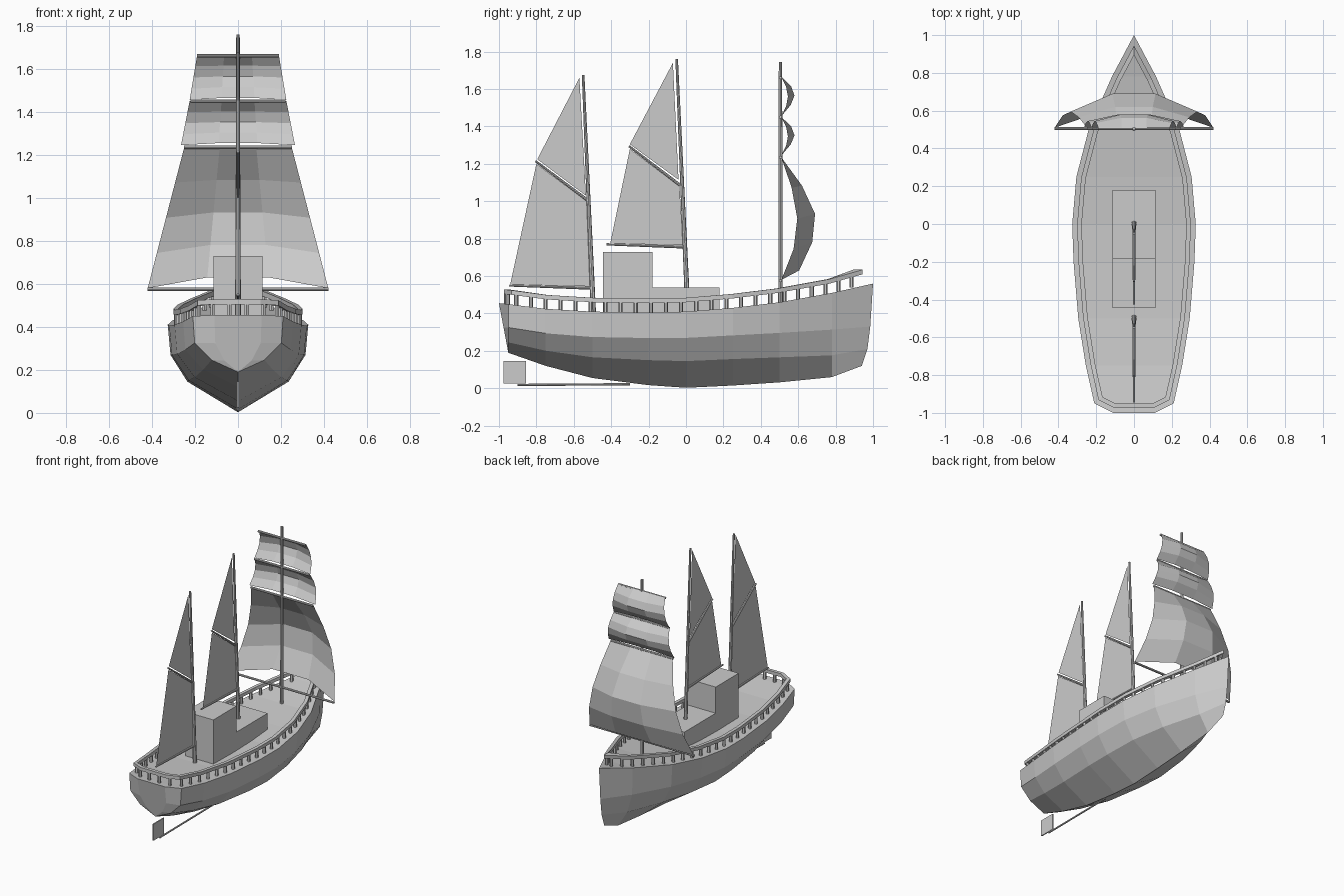
import bpy, bmesh
from mathutils import Vector, Matrix

if "Cube" in bpy.data.objects:
    bpy.data.objects.remove(bpy.data.objects["Cube"])

grey = bpy.data.materials.new("plain_grey")
grey.use_nodes = True
grey.diffuse_color = (0.6, 0.6, 0.6, 1)
grey.node_tree.nodes["Principled BSDF"].inputs["Base Color"].default_value = (0.6, 0.6, 0.6, 1)


def finish(name, bm, recalc=True):
    bmesh.ops.remove_doubles(bm, verts=bm.verts, dist=0.0005)
    if recalc:
        bmesh.ops.recalc_face_normals(bm, faces=bm.faces)
    mesh = bpy.data.meshes.new(name)
    bm.to_mesh(mesh)
    bm.free()
    mesh.materials.append(grey)
    obj = bpy.data.objects.new(name, mesh)
    bpy.context.collection.objects.link(obj)
    return obj


def grid(bm, rows, wrap_rows=False, wrap_cols=False):
    """Skin a grid of points, optionally closed in either direction."""
    vs = [[bm.verts.new(p) for p in row] for row in rows]
    n, m = len(vs), len(vs[0])
    for i in range(n if wrap_rows else n - 1):
        for j in range(m if wrap_cols else m - 1):
            a, b = vs[i], vs[(i + 1) % n]
            k = (j + 1) % m
            bm.faces.new((a[j], a[k], b[k], b[j]))
    return vs


def add_spar(bm, p, q, r1, r2, sides=8):
    p, q = Vector(p), Vector(q)
    turn = (q - p).to_track_quat("Z", "Y").to_matrix().to_4x4()
    bmesh.ops.create_cone(bm, cap_ends=True, segments=sides, radius1=r1, radius2=r2,
                          depth=(q - p).length, matrix=Matrix.Translation((p + q) / 2) @ turn)


def spar(name, p, q, r1, r2):
    bm = bmesh.new()
    add_spar(bm, p, q, r1, r2)
    finish(name, bm)


def box(name, low, high):
    low, high = Vector(low), Vector(high)
    bm = bmesh.new()
    bmesh.ops.create_cube(bm, size=1, matrix=Matrix.Translation((low + high) / 2)
                          @ Matrix.Diagonal((*(high - low), 1)))
    finish(name, bm)


# Hull stations from stern to bow: y, half width, deck height, keel height
stations = [(-1, .11, .455, .19), (-.95, .21, .45, .19), (-.75, .255, .425, .12),
            (-.5, .295, .41, .055), (-.2, .32, .405, .017), (0, .327, .41, .003),
            (.25, .305, .43, .015), (.5, .24, .46, .032), (.78, .117, .51, .06)]


def section(y, w, top, keel):
    lean = .05 if y == -1 else 0
    half = []
    for up, wide in ((1, 1), (.655 - .15 * y * y, .96), (.35 - .15 * y * y, .72 - .15 * y * y)):
        half.append(Vector((w * wide, y + lean * (1 - up), keel + up * (top - keel))))
    mirrored = [Vector((-p.x, p.y, p.z)) for p in reversed(half)]
    return half + [Vector((0, y + lean, keel))] + mirrored


stem = [Vector((0, y, z)) for y, z in ((1, .56), (.985, .33), (.97, .21), (.94, .12))]
rings = [section(*s) for s in stations] + [stem + stem[2::-1]]
bm = bmesh.new()
vs = grid(bm, rings, wrap_cols=True)
# Transom closing the stern
s = vs[0]
for i in range(2):
    bm.faces.new((s[i], s[i + 1], s[5 - i], s[6 - i]))
bm.faces.new(s[2:5])
bmesh.ops.dissolve_degenerate(bm, dist=0.0005, edges=bm.edges)
finish("hull", bm)

# Deck outline, closed loop: left side stern to bow, then back down the right side
left = [r[0] for r in rings]
outline = left + [r[6] for r in reversed(rings[:-1])]


def inset(points, d, lift):
    out = []
    for i, p in enumerate(points):
        a = (p - points[i - 1]).xy.normalized()
        b = (points[(i + 1) % len(points)] - p).xy.normalized()
        na, nb = Vector((-a.y, a.x)), Vector((-b.y, b.x))
        off = (na + nb) * d / (1 + na.dot(nb))
        out.append(Vector((p.x + off.x, p.y + off.y, p.z + lift)))
    return out


# Hand rail
edges = [inset(outline, d, z) for d, z in ((.026, .05), (.026, .074), (.05, .074), (.05, .05))]
bm = bmesh.new()
grid(bm, list(zip(*edges)), wrap_rows=True, wrap_cols=True)
finish("hand_rail", bm)

# Rail posts, evenly spaced and mirrored
line = inset(outline, .038, 0)[:len(left)]
line.insert(0, Vector((0, line[0].y, line[0].z)))
lengths = [(b - a).length for a, b in zip(line, line[1:])]
count = 26
bm = bmesh.new()
for k in range(count):
    t = (k + .5) / count * sum(lengths)
    i = 0
    while t > lengths[i]:
        t -= lengths[i]
        i += 1
    p = line[i].lerp(line[i + 1], t / lengths[i])
    for side in (1, -1):
        foot = Vector((p.x * side, p.y, p.z - .01))
        add_spar(bm, foot, foot + Vector((0, 0, .07)), .011, .011, 6)
finish("rail_posts", bm)

# Cabins
box("low_cabin", (-.113, -.18, .38), (.113, .18, .54))
box("tall_cabin", (-.113, -.445, .38), (.113, -.18, .73))

# Rudder and its shoe
box("rudder", (-.004, -.975, .025), (.004, -.855, .145))
spar("rudder_shoe", (0, -.9, .018), (0, -.3, .022), .006, .006)


# Fore-and-aft masts: all points lie on the centre plane as (y, z)
def rigged_mast(name, foot, head, boom, gaff, lower, upper):
    def flat(pts):
        return [Vector((0, y, z)) for y, z in pts]
    spar(name + "_mast", *flat((foot, head)), .014, .007)
    spar(name + "_boom", *flat(boom), .006, .008)
    spar(name + "_gaff", *flat(gaff), .006, .008)
    for part, pts in (("lower", lower), ("upper", upper)):
        bm = bmesh.new()
        bm.faces.new([bm.verts.new(p) for p in flat(pts)])
        finish(f"{name}_{part}_sail", bm, False)


rigged_mast("aft", (-.495, .4), (-.55, 1.675),
            ((-.945, .55), (-.505, .535)), ((-.805, 1.215), (-.525, 1.005)),
            ((-.94, .555), (-.8, 1.2), (-.53, 1), (-.51, .545)),
            ((-.795, 1.225), (-.57, 1.66), (-.535, 1.03)))
rigged_mast("middle", (.01, .4), (-.05, 1.76),
            ((-.425, .77), (-.005, .755)), ((-.305, 1.295), (-.03, 1.085)),
            ((-.405, .775), (-.3, 1.28), (-.035, 1.08), (-.015, .765)),
            ((-.3, 1.305), (-.07, 1.74), (-.04, 1.115)))

# Fore mast with yards
spar("fore_mast", (0, .505, .44), (0, .505, 1.745), .012, .009)
for name, z, w in (("lowest", .575, .42), ("lower", 1.235, .25),
                   ("upper", 1.45, .22), ("top", 1.66, .19)):
    spar(name + "_yard", (-w, .505, z), (w, .505, z), .008, .008)


# Billowing square sails: rows run from head to foot
def square_sail(name, top, foot, w_top, w_foot, belly, edge, rise):
    rows = []
    for i, (mid, side) in enumerate(zip(belly, edge)):
        t = i / (len(belly) - 1)
        z, w = top + (foot - top) * t, w_top + (w_foot - w_top) * t
        rows.append([Vector((w * u, .51 + (side if abs(u) == 1 else mid),
                             z + (0 if abs(u) == 1 else rise * t)))
                     for u in (-1, -.34, .34, 1)])
    bm = bmesh.new()
    grid(bm, rows)
    finish(name, bm, False)


square_sail("course_sail", 1.235, .58, .25, .42, (0, .11, .18, .165, .095), (0, .055, .085, .065, 0), .05)
small = (0, .052, .07, .05, .005), (0, .025, .035, .025, 0)
square_sail("lower_topsail", 1.45, 1.245, .225, .265, *small, .01)
square_sail("upper_topsail", 1.665, 1.455, .19, .225, *small, .01)
